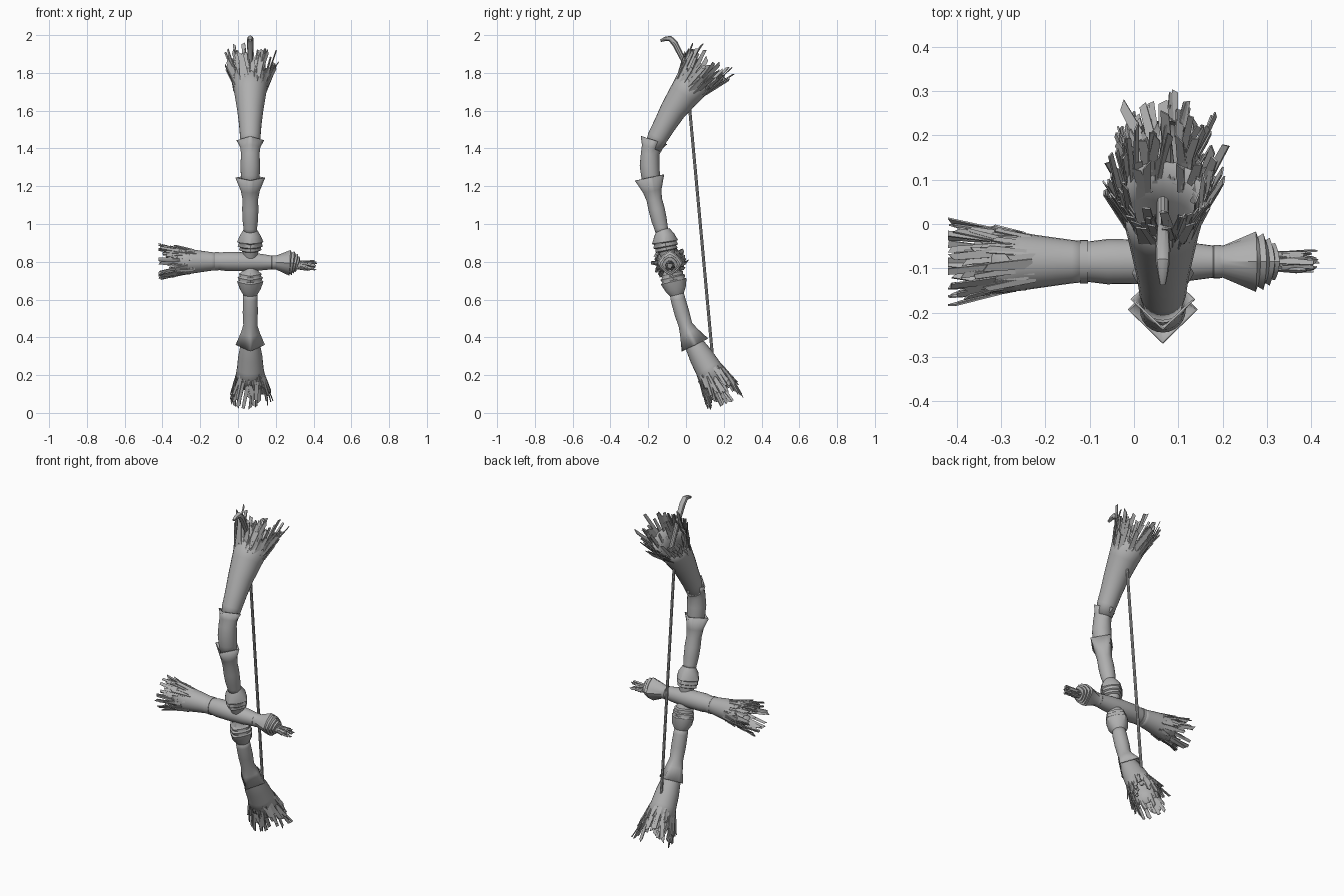
import bpy, bmesh, math, random
from mathutils import Vector, Matrix

random.seed(7)
CX = 0.065          # centre plane of the bow limbs
SEG = 24

grey = bpy.data.materials.new("bone grey")
grey.diffuse_color = (0.43, 0.43, 0.43, 1)


def finish(name, bm, smooth=True):
    mesh = bpy.data.meshes.new(name)
    bm.to_mesh(mesh)
    bm.free()
    mesh.materials.append(grey)
    ob = bpy.data.objects.new(name, mesh)
    bpy.context.collection.objects.link(ob)
    if smooth:
        bpy.ops.object.select_all(action='DESELECT')
        bpy.context.view_layer.objects.active = ob
        ob.select_set(True)
        bpy.ops.object.shade_smooth_by_angle(angle=math.radians(35))
    return ob


def loft(name, stations, side, wall=0.005, cap=False, seg=SEG):
    """Skin of rings; each station is (point, radius, diamond amount)."""
    bm = bmesh.new()
    rings = []
    n = len(stations)
    for i, (p, r, k) in enumerate(stations):
        t = (stations[min(i + 1, n - 1)][0] - stations[max(i - 1, 0)][0]).normalized()
        u = (side - t * side.dot(t)).normalized()
        v = t.cross(u)
        ring = []
        for j in range(seg):
            a = 2 * math.pi * j / seg
            c, s = math.cos(a), math.sin(a)
            f = (1 - k) + k / (abs(c) + abs(s))
            ring.append(bm.verts.new(p + (u * c + v * s) * r * f))
        rings.append(ring)
    for a, b in zip(rings, rings[1:]):
        for j in range(seg):
            m = (j + 1) % seg
            bm.faces.new((a[j], a[m], b[m], b[j]))
    if cap:
        bm.faces.new(rings[0][::-1])
        bm.faces.new(rings[-1])
    ob = finish(name, bm)
    if not cap:
        mod = ob.modifiers.new("wall", 'SOLIDIFY')
        mod.thickness = wall
        mod.offset = -1
    return ob


def limb(name, rows, **kw):
    """Rows are (y, z, radius, diamond amount) in the bow plane."""
    return loft(name, [(Vector((CX, y, z)), r, k) for y, z, r, k in rows],
                Vector((1, 0, 0)), **kw)


def bar(name, rows, **kw):
    """Rows are (x, z, radius, diamond amount) along the cross bar."""
    return loft(name, [(Vector((x, -0.085, z)), r, k) for x, z, r, k in rows],
                Vector((0, 1, 0)), **kw)


def tuft(name, mouth, axis, side, radius, slope, back, length, count, flare, width):
    """Ragged splinters around the mouth of a horn."""
    bm = bmesh.new()
    d = axis.normalized()
    u = (side - d * side.dot(d)).normalized()
    v = d.cross(u)
    for i in range(count):
        a = 2 * math.pi * (i * 0.618034 + random.uniform(-0.02, 0.02))
        out = u * math.cos(a) + v * math.sin(a)
        s = random.uniform(-back, 0.01)
        root = mouth + d * s + out * (radius + slope * s - 0.002)
        along = (d + out * (slope + random.uniform(*flare))
                 + d.cross(out) * random.uniform(-0.18, 0.18)).normalized()
        tang = along.cross(out).normalized()
        tang = (tang + out * random.uniform(-0.4, 0.4)).normalized()
        nrm = tang.cross(along).normalized()
        ln, w = random.uniform(*length), width * random.uniform(0.7, 1.3)
        mid = root + along * ln * 0.5
        m = Matrix((tang * w, along * ln, nrm * 0.004)).transposed().to_4x4()
        m.translation = mid
        skew = random.uniform(-0.5, 0.5) * w
        for vert in bmesh.ops.create_cube(bm, size=1, matrix=m)["verts"]:
            rel = vert.co - mid
            if rel.dot(along) > 0:      # slanted, narrowed tip
                sgn = 1 if rel.dot(tang) > 0 else -1
                vert.co += along * skew * sgn - tang * sgn * w * 0.12
            vert.co.x = max(-0.42, min(0.42, vert.co.x))
            vert.co.z = max(0.0, min(1.975, vert.co.z))
    return finish(name, bm, smooth=False)


X, Y = Vector((1, 0, 0)), Vector((0, 1, 0))

# Upper limb: flared horn, two collared joints and a layered knuckle
limb("upper_horn", [(-0.175, 1.40, 0.046, 0), (-0.15, 1.46, 0.054, 0),
                    (-0.11, 1.53, 0.060, 0), (-0.07, 1.60, 0.069, 0),
                    (-0.01, 1.685, 0.083, 0), (0.06, 1.78, 0.102, 0)])
limb("upper_collar_joint", [(-0.185, 1.19, 0.042, 0), (-0.188, 1.26, 0.050, 0),
                            (-0.193, 1.31, 0.052, 0), (-0.190, 1.37, 0.049, 0),
                            (-0.182, 1.405, 0.053, 0.3), (-0.170, 1.443, 0.073, 1)])
limb("middle_collar_joint", [(-0.122, 0.945, 0.035, 0), (-0.132, 0.98, 0.036, 0),
                             (-0.142, 1.02, 0.041, 0), (-0.156, 1.08, 0.043, 0),
                             (-0.168, 1.13, 0.041, 0), (-0.178, 1.175, 0.050, 0.3),
                             (-0.193, 1.245, 0.079, 1)])
limb("upper_knuckle", [(-0.123, 0.97, 0.036, 0), (-0.116, 0.94, 0.054, 0),
                       (-0.111, 0.905, 0.070, 0.5), (-0.110, 0.900, 0.060, 0.2),
                       (-0.107, 0.882, 0.067, 0.5), (-0.106, 0.877, 0.055, 0.2),
                       (-0.103, 0.862, 0.060, 0.5), (-0.102, 0.857, 0.044, 0.2),
                       (-0.095, 0.825, 0.036, 0)], cap=True)

# Lower limb: knuckle, shaft with skirt, flared horn
limb("lower_knuckle", [(-0.082, 0.775, 0.036, 0), (-0.076, 0.745, 0.046, 0.2),
                       (-0.074, 0.738, 0.060, 0.5), (-0.071, 0.724, 0.056, 0.2),
                       (-0.070, 0.718, 0.067, 0.5), (-0.066, 0.702, 0.060, 0.2),
                       (-0.065, 0.696, 0.070, 0.5), (-0.055, 0.655, 0.055, 0),
                       (-0.048, 0.625, 0.037, 0)], cap=True)
limb("lower_skirt_joint", [(-0.052, 0.645, 0.036, 0), (-0.042, 0.60, 0.039, 0),
                           (-0.022, 0.53, 0.040, 0), (-0.003, 0.465, 0.037, 0),
                           (0.015, 0.425, 0.050, 0.3), (0.047, 0.36, 0.078, 1)])
limb("lower_horn", [(0.015, 0.42, 0.040, 0), (0.045, 0.36, 0.052, 0),
                    (0.08, 0.30, 0.064, 0), (0.115, 0.24, 0.070, 0),
                    (0.16, 0.16, 0.085, 0)])

# Cross bar with a broad horn on the left and a small cup on the right
bar("cross_bar", [(-0.13, 0.802, 0.046, 0), (-0.10, 0.802, 0.046, 0),
                  (-0.06, 0.802, 0.051, 0), (0.03, 0.80, 0.050, 0),
                  (0.12, 0.798, 0.044, 0), (0.18, 0.796, 0.036, 0),
                  (0.21, 0.795, 0.035, 0)], cap=True)
bar("bar_ring", [(-0.122, 0.802, 0.049, 0), (-0.104, 0.802, 0.049, 0)], cap=True)
bar("left_horn", [(-0.32, 0.80, 0.074, 0), (-0.26, 0.801, 0.066, 0),
                  (-0.19, 0.802, 0.056, 0), (-0.14, 0.802, 0.049, 0),
                  (-0.11, 0.802, 0.046, 0)])
bar("right_cup", [(0.175, 0.796, 0.034, 0), (0.18, 0.796, 0.038, 0),
                  (0.192, 0.796, 0.038, 0), (0.20, 0.796, 0.036, 0),
                  (0.275, 0.794, 0.068, 0.6), (0.279, 0.793, 0.056, 0.3),
                  (0.292, 0.792, 0.064, 0.6), (0.296, 0.791, 0.048, 0.3),
                  (0.306, 0.789, 0.054, 0.6), (0.309, 0.788, 0.040, 0.3),
                  (0.318, 0.786, 0.042, 0.5), (0.32, 0.785, 0.015, 0)], cap=True)

# Splintered ends
tuft("upper_splinters", Vector((CX, 0.06, 1.78)), Vector((0, 0.6, 0.8)), X,
     0.102, 0.19, 0.09, (0.06, 0.15), 105, (-0.12, 0.22), 0.022)
tuft("lower_splinters", Vector((CX, 0.16, 0.16)), Vector((0, 0.48, -0.87)), X,
     0.085, 0.17, 0.08, (0.05, 0.13), 85, (-0.15, 0.18), 0.021)
tuft("left_splinters", Vector((-0.32, -0.085, 0.80)), Vector((-1, 0, 0)), Y,
     0.074, 0.13, 0.10, (0.05, 0.12), 85, (-0.15, 0.15), 0.018)
tuft("right_splinters", Vector((0.335, -0.085, 0.782)), Vector((1, 0, -0.08)), Y,
     0.022, 0.0, 0.03, (0.04, 0.09), 36, (-0.15, 0.12), 0.013)

# Bow string and the hook rising from the upper horn
limb("bow_string", [(0.012, 1.69, 0.008, 0), (0.142, 0.28, 0.008, 0)], cap=True, seg=8)
limb("top_hook", [(0.05, 1.73, 0.014, 0), (-0.01, 1.86, 0.014, 0),
                  (-0.058, 1.955, 0.017, 0), (-0.085, 1.983, 0.016, 0),
                  (-0.11, 1.980, 0.012, 0), (-0.135, 1.970, 0.007, 0)], cap=True, seg=10)
